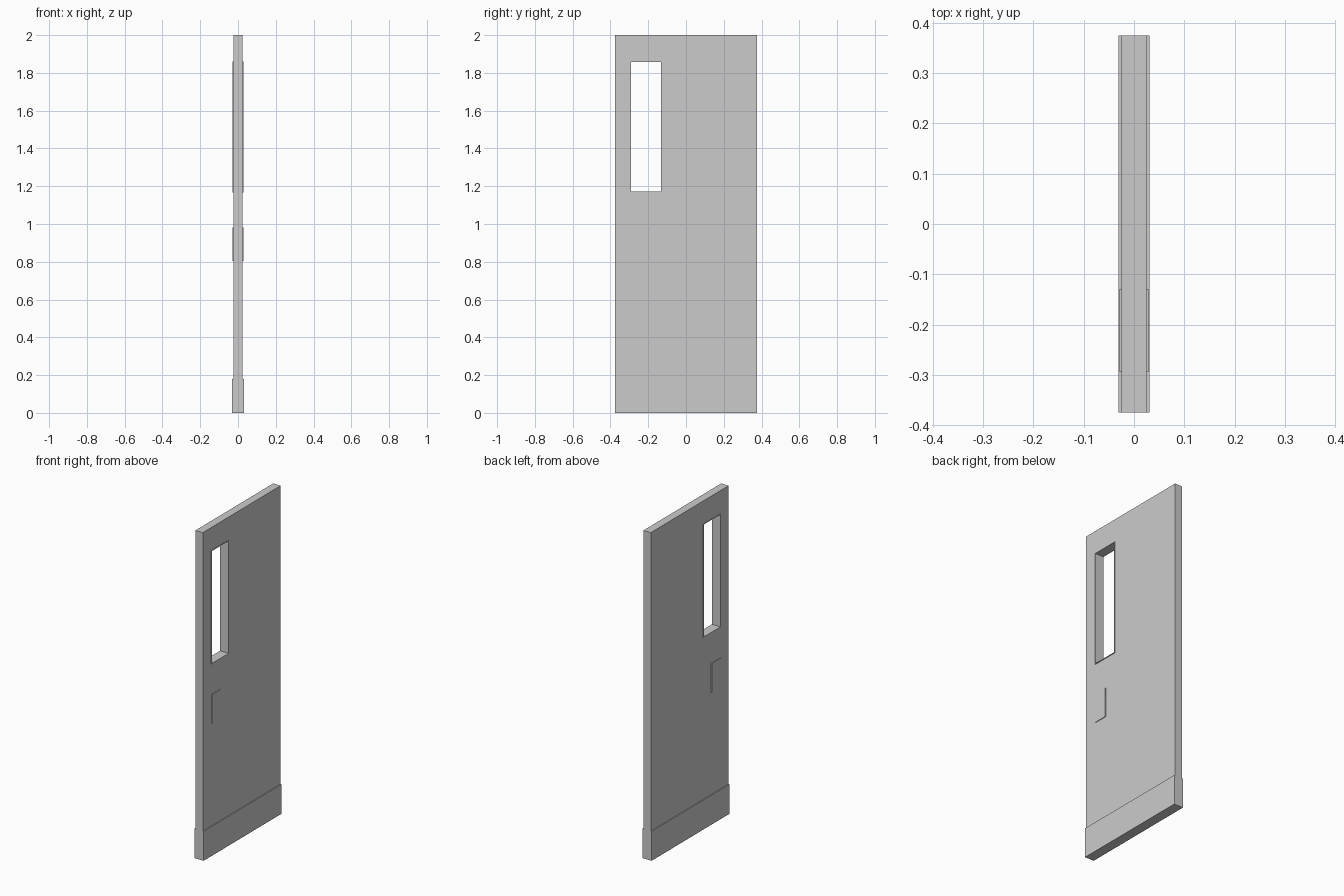
import bpy, bmesh

if "Cube" in bpy.data.objects:
    bpy.data.objects.remove(bpy.data.objects["Cube"])

def finish(name, bm, mirror=False):
    bmesh.ops.recalc_face_normals(bm, faces=bm.faces)
    me = bpy.data.meshes.new(name)
    bm.to_mesh(me)
    bm.free()
    ob = bpy.data.objects.new(name, me)
    bpy.context.collection.objects.link(ob)
    if mirror:
        ob.modifiers.new("both_sides", 'MIRROR').use_axis[0] = True
    return ob

def rect(bm, x, y0, y1, z0, z1):
    return [bm.verts.new((x, y, z)) for y, z in ((y0, z0), (y1, z0), (y1, z1), (y0, z1))]

def panel(name, x0, x1, outer, hole=None, mirror=False):
    """Rectangle in the YZ plane extruded along X, with an optional opening."""
    bm = bmesh.new()
    loops = [[rect(bm, x, *r) for x in (x0, x1)] for r in (outer, hole) if r]
    for i in range(4):
        j = (i + 1) % 4
        for a, b in loops:
            bm.faces.new((a[i], a[j], b[j], b[i]))
        if hole:
            for o, h in zip(*loops):
                bm.faces.new((o[i], o[j], h[j], h[i]))
    if not hole:
        for loop in loops[0]:
            bm.faces.new(loop)
    return finish(name, bm, mirror)

opening = (-0.291, -0.132, 1.172, 1.857)
frame_outer = (-0.294, -0.129, 1.168, 1.86)

# Door leaf with the tall window opening
panel("door_leaf", -0.025, 0.025, (-0.375, 0.375, 0, 2), frame_outer)
# Thin lining standing proud of both faces
panel("window_frame", -0.029, 0.029, frame_outer, opening)
# Hand plates and kick plates on both faces
panel("push_plate", 0.025, 0.029, (-0.291, -0.207, 0.804, 0.981), mirror=True)
panel("kick_plate", 0.025, 0.0305, (-0.375, 0.375, 0, 0.18), mirror=True)
